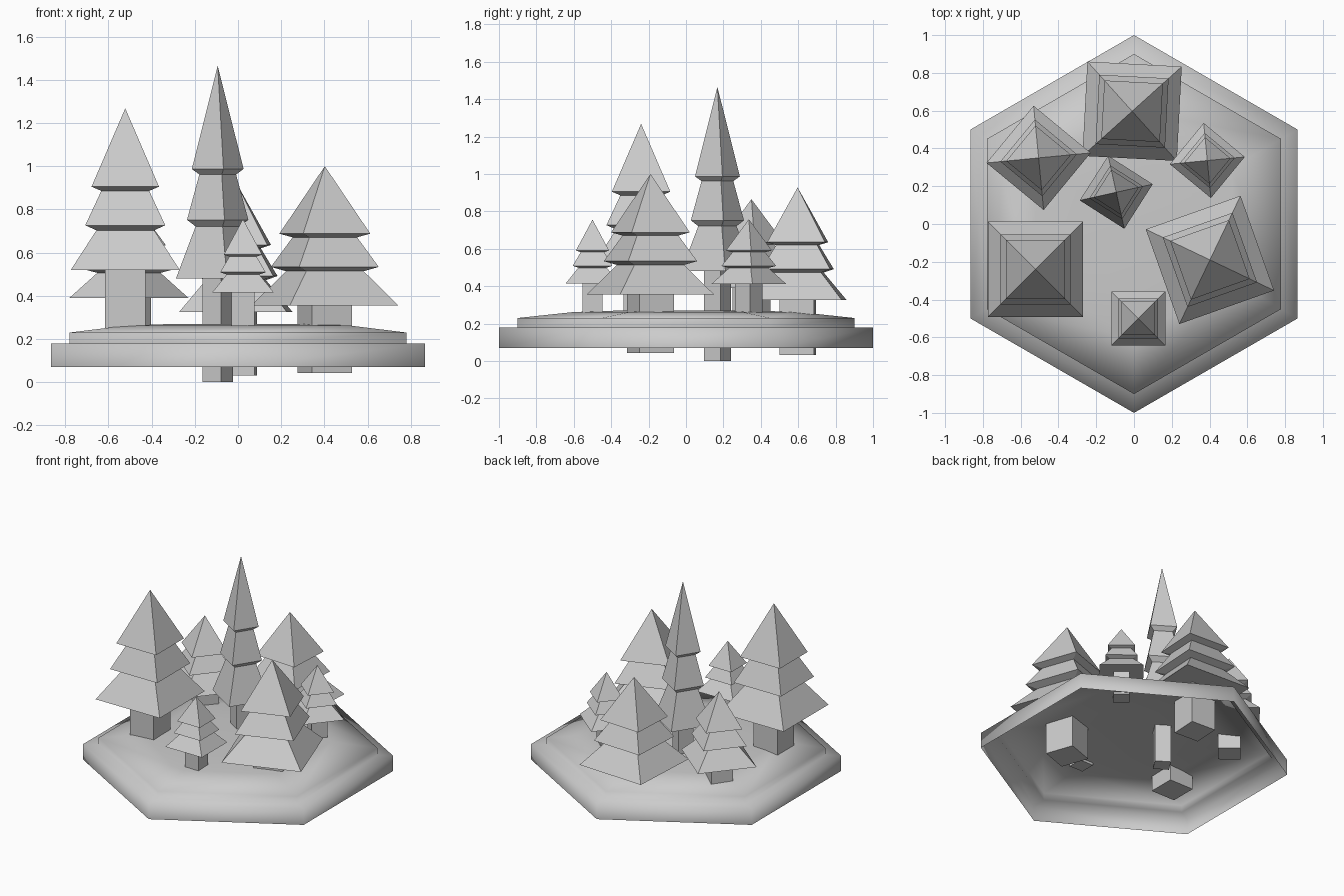
import bpy, bmesh
from math import sin, cos, radians, sqrt

if "Cube" in bpy.data.objects:
    bpy.data.objects.remove(bpy.data.objects["Cube"])


def lathe(name, profile, sides, start, smooth=False):
    """Sweep (radius, z) points around z; ends of radius 0 close to a point."""
    bm = bmesh.new()
    rings = []
    for r, z in profile:
        if r == 0:
            rings.append([bm.verts.new((0, 0, z))])
        else:
            angles = [start + 360 * i / sides for i in range(sides)]
            rings.append([bm.verts.new((r * cos(radians(a)), r * sin(radians(a)), z)) for a in angles])
    for lo, hi in zip(rings, rings[1:]):
        for i in range(sides):
            j = (i + 1) % sides
            if len(hi) == 1:
                bm.faces.new((lo[i], lo[j], hi[0]))
            else:
                bm.faces.new((lo[i], lo[j], hi[j], hi[i]))
    if sides == 4:  # close the trunk foot
        bm.faces.new(rings[0][::-1])
    mesh = bpy.data.meshes.new(name)
    bm.to_mesh(mesh)
    bm.free()
    for p in mesh.polygons:
        p.use_smooth = smooth
    obj = bpy.data.objects.new(name, mesh)
    bpy.context.collection.objects.link(obj)
    return obj


# Hexagonal ground: open underneath, stepped rim, gently domed top
lathe("ground", [(1.0, 0.07), (1.0, 0.18), (0.90, 0.18), (0.90, 0.23),
                 (0.60, 0.262), (0.35, 0.27), (0, 0.27)], 6, 90, smooth=True)

# Shared tree profile: (fraction of skirt half width, fraction of crown height)
TREE = [(0.37, -0.487), (0.37, 0), (1.0, 0), (0.53, 0.245), (0.735, 0.276),
        (0.44, 0.489), (0.62, 0.515), (0, 1.0)]


def tree(name, x, y, half, skirt_z, top_z, turn):
    h = top_z - skirt_z
    prof = [(r * half * sqrt(2), skirt_z + z * h) for r, z in TREE]
    obj = lathe(name, prof, 4, 45 + turn)
    obj.location = (x, y, 0)


# Trees
tree("tree_front_left", -0.522, -0.24, 0.252, 0.52, 1.268, 0)
tree("tree_right", 0.402, -0.19, 0.266, 0.356, 1.0, 19.5)
tree("tree_back", -0.01, 0.597, 0.25, 0.325, 0.928, -3)
tree("tree_centre_tall", -0.094, 0.168, 0.14, 0.48, 1.465, -32.5)
tree("tree_back_left", -0.505, 0.35, 0.196, 0.39, 0.865, -39.5)
tree("tree_back_right", 0.388, 0.336, 0.141, 0.413, 0.758, -39.5)
tree("tree_front_small", 0.023, -0.5, 0.143, 0.415, 0.756, 0)
